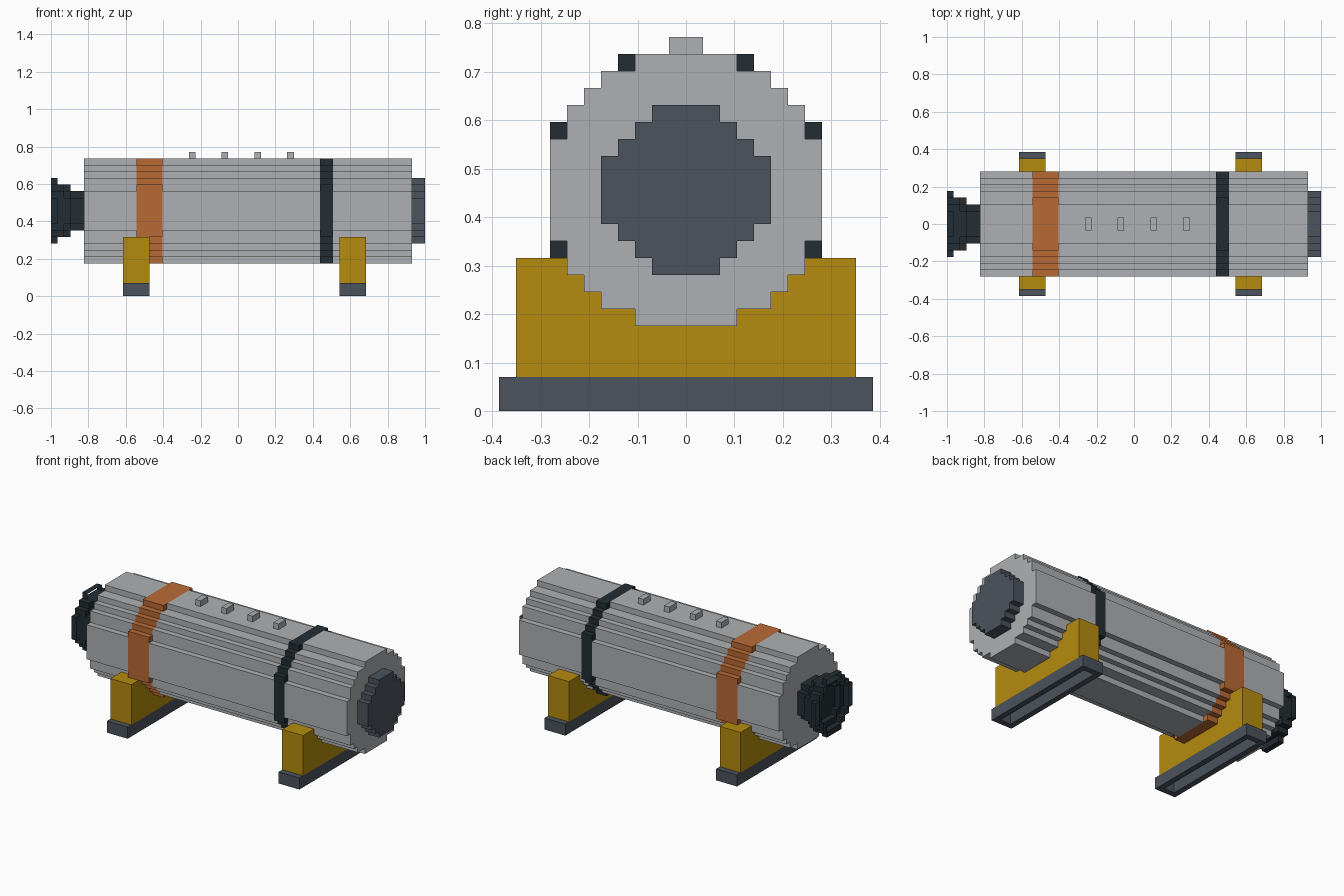
import bpy, bmesh

if "Cube" in bpy.data.objects:
    bpy.data.objects.remove(bpy.data.objects["Cube"])

U = 2 / 57      # one block
AXIS = 13       # tube axis height in blocks


def material(name, hex_colour):
    srgb = [int(hex_colour[i:i + 2], 16) / 255 for i in (0, 2, 4)]
    rgba = [((c + 0.055) / 1.055) ** 2.4 for c in srgb] + [1]
    mat = bpy.data.materials.new(name)
    mat.use_nodes = True
    mat.diffuse_color = rgba
    mat.node_tree.nodes["Principled BSDF"].inputs["Base Color"].default_value = rgba
    return mat


GREY = material("light grey", "AEB0B3")
SLATE = material("slate", "4B535D")
DARK = material("dark blue grey", "232D34")
GOLD = material("gold", "B58B0E")
ORANGE = material("orange", "B96A35")


def prism(name, loops, a, b, mat, axis="x"):
    """Extrude an outline (and an optional hole) from a to b along an axis."""
    bm = bmesh.new()
    rings = []
    for loop in loops:
        ends = []
        for d in (a, b):
            pts = [(d, p, q) if axis == "x" else (p, q, d) for p, q in loop]
            ends.append([bm.verts.new([c * U for c in p]) for p in pts])
        rings.append(ends)
        n = len(loop)
        for i in range(n):
            j = (i + 1) % n
            bm.faces.new((ends[0][i], ends[0][j], ends[1][j], ends[1][i]))
    for side in (0, 1):
        if len(loops) == 1:
            bm.faces.new(rings[0][side])
        else:
            edges = [bm.edges.get((r[side][i - 1], r[side][i]))
                     for r in rings for i in range(len(r[side]))]
            bmesh.ops.triangle_fill(bm, edges=edges, use_beauty=True)
    bmesh.ops.recalc_face_normals(bm, faces=bm.faces[:])
    mesh = bpy.data.meshes.new(name)
    bm.to_mesh(mesh)
    bm.free()
    mesh.materials.append(mat)
    obj = bpy.data.objects.new(name, mesh)
    bpy.context.collection.objects.link(obj)
    return obj


def rect(w, h0, h1):
    return [(-w, h0), (w, h0), (w, h1), (-w, h1)]


def stepped(rows):
    """Blocky disc from the half widths of its rows, axis outwards."""
    q = []
    for i, w in enumerate(rows):
        if i and w == rows[i - 1]:
            q[-1] = (w, i + 1)
        else:
            q += ([(w, i)] if i else []) + [(w, i + 1)]
    half = q + [(-y, z) for y, z in reversed(q)]
    full = half + [(-y, -z) for y, z in half]
    return [(y, z + AXIS) for y, z in full]


BODY = [8, 8, 8, 7, 7, 6, 5, 3]
BAND = [8, 8, 8, 8, 7, 6, 5, 4]
R5 = stepped([5, 5, 4, 3, 2])
R4 = stepped([4, 4, 3, 2])
R4_WIDE = stepped([4, 4, 4, 3])
R3 = stepped([3, 3, 2])

# Tube sections, bands and end cap
for name, rows, a, b, mat in (
        ("tube_rear", BODY, -23.5, -15.5, GREY),
        ("orange_band", BAND, -15.5, -11.5, ORANGE),
        ("tube_middle", BODY, -11.5, 12.5, GREY),
        ("dark_band", BAND, 12.5, 14.5, DARK),
        ("tube_front", BODY, 14.5, 26.5, GREY)):
    prism(name, [stepped(rows)], a, b, mat)
prism("end_cap", [R5], 26.5, 28.5, SLATE)

# Flared hollow nozzle
prism("nozzle_neck", [R3], -25.5, -23.5, DARK)
prism("nozzle_throat", [R4], -26.5, -25.5, DARK)
prism("nozzle_flare", [R4_WIDE, R3], -27.5, -26.5, DARK)
prism("nozzle_rim", [R5, R4], -28.5, -27.5, DARK)

# Studs along the top
for i in range(4):
    x = -7.5 + 5 * i
    prism(f"stud_{i + 1}", [rect(1, 21, 22)], x, x + 1, GREY)

# Cradles shaped to the tube, on hollow feet
right = [(10, 2), (10, 9)]
for i in range(4, 8):
    right += [(BODY[i], AXIS - i), (BODY[i], AXIS - i - 1)]
cradle = right + [(-y, z) for y, z in reversed(right)]
for side, x in (("rear", -15.5), ("front", 17.5)):
    prism(f"{side}_cradle", [cradle], x - 2, x + 2, GOLD)
    foot = [[(x + p, q) for p, q in rect(w, -d, d)] for w, d in ((2, 11), (1, 10))]
    prism(f"{side}_foot", foot, 0, 2, SLATE, axis="z")
